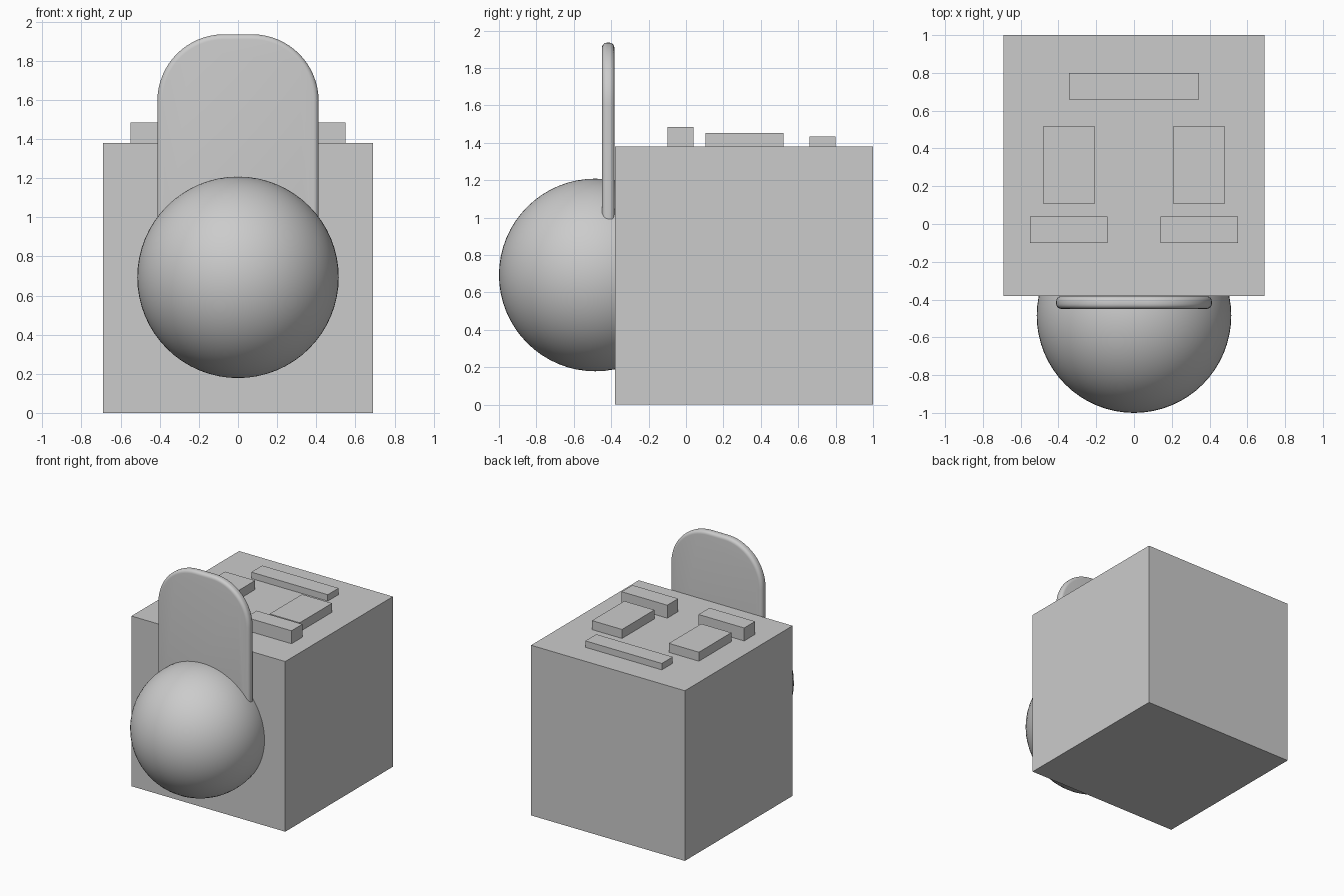
import bpy, bmesh, math
from mathutils import Vector

if "Cube" in bpy.data.objects:
    bpy.data.objects.remove(bpy.data.objects["Cube"])


def box(name, lo, hi):
    lo, hi = Vector(lo), Vector(hi)
    bpy.ops.mesh.primitive_cube_add(size=1, location=(lo + hi) / 2)
    ob = bpy.context.object
    ob.name = name
    ob.scale = hi - lo
    bpy.ops.object.transform_apply(location=False, rotation=False, scale=True)
    return ob


# Main block
box("body_block", (-0.69, -0.38, 0), (0.69, 1.0, 1.38))

# Raised blocks on the top face
TOP = 1.36
for side, s in (("left", -1), ("right", 1)):
    for name, x0, x1, y0, y1, z in (("front_bar", 0.14, 0.55, -0.10, 0.04, 1.485),
                                    ("pad", 0.21, 0.48, 0.105, 0.52, 1.453)):
        a, b = sorted((s * x0, s * x1))
        box(f"{name}_{side}", (a, y0, TOP), (b, y1, z))
box("rear_bar", (-0.343, 0.66, TOP), (0.343, 0.80, 1.432))

# Ball on the front face
bpy.ops.mesh.primitive_uv_sphere_add(segments=64, ring_count=32, radius=0.515,
                                     location=(0, -0.485, 0.693))
bpy.context.object.name = "front_ball"
bpy.ops.object.shade_smooth()

# Upright rounded plate, its lower end hidden inside the ball
half_w, z_low, z_high, radius = 0.412, 0.55, 1.935, 0.34
bm = bmesh.new()
verts = []
for k, (cx, cz, r) in enumerate(((1, z_high - radius, radius), (-1, z_high - radius, radius),
                                 (-1, z_low + 0.1, 0.1), (1, z_low + 0.1, 0.1))):
    for i in range(17):
        a = math.pi / 2 * (k + i / 16)
        verts.append(bm.verts.new((cx * (half_w - r) + r * math.cos(a), -0.449,
                                   cz + r * math.sin(a))))
face = bm.faces.new(verts)
ext = bmesh.ops.extrude_face_region(bm, geom=[face])
bmesh.ops.translate(bm, vec=(0, 0.066, 0),
                    verts=[v for v in ext["geom"] if isinstance(v, bmesh.types.BMVert)])
bmesh.ops.recalc_face_normals(bm, faces=bm.faces)
rims = [e for e in bm.edges if abs(e.verts[0].co.y - e.verts[1].co.y) < 1e-4]
bmesh.ops.bevel(bm, geom=rims, offset=0.026, segments=5, profile=0.5, affect='EDGES')
mesh = bpy.data.meshes.new("upright_plate")
bm.to_mesh(mesh)
bm.free()
plate = bpy.data.objects.new("upright_plate", mesh)
bpy.context.collection.objects.link(plate)
bpy.ops.object.select_all(action='DESELECT')
plate.select_set(True)
bpy.context.view_layer.objects.active = plate
bpy.ops.object.shade_smooth_by_angle(angle=math.radians(30))
